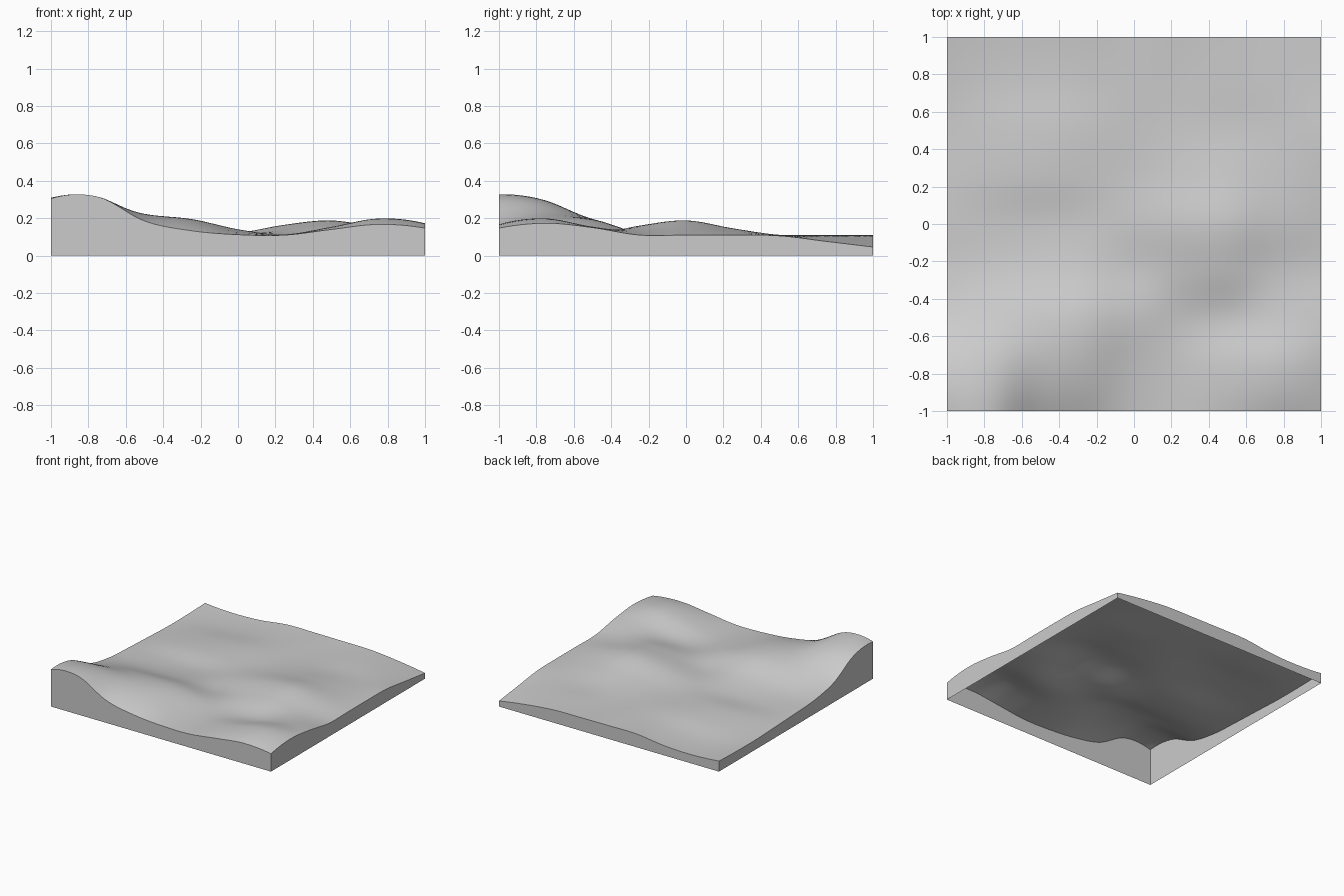
import bpy
import math

if "Cube" in bpy.data.objects:
    bpy.data.objects.remove(bpy.data.objects["Cube"])

N = 50  # cells along each side

# Ground heights in hundredths: rows run front to back, columns left to right
HEIGHTS = [
    [30.5, 31.5, 18.5, 13.3, 11.2, 11.0, 14.0, 16.7, 14.7],
    [28.5, 28.8, 22.3, 18.8, 13.0, 11.3, 15.2, 19.8, 17.3],
    [16.5, 19.3, 19.5, 18.8, 14.0, 10.8, 11.4, 15.0, 15.0],
    [11.5, 11.5, 11.6, 12.0, 10.9, 14.0, 16.0, 13.5, 11.0],
    [10.0, 9.2, 8.6, 9.5, 12.0, 16.5, 18.8, 15.0, 11.0],
    [9.0, 10.0, 10.5, 10.5, 11.0, 13.2, 14.6, 13.0, 11.0],
    [8.0, 9.0, 10.0, 11.0, 11.0, 11.0, 11.1, 11.0, 10.6],
    [8.0, 7.0, 7.6, 10.0, 11.0, 10.4, 10.9, 10.0, 7.6],
    [8.7, 7.2, 8.0, 10.9, 11.0, 10.8, 10.5, 8.2, 4.6],
]


def spline(values, t):
    """Smooth curve through evenly spaced values, t from 0 to 1."""
    p = [3 * values[0] - 3 * values[1] + values[2], *values,
         3 * values[-1] - 3 * values[-2] + values[-3]]
    s = t * (len(values) - 1)
    i = min(int(s), len(values) - 2)
    f = s - i
    a, b, c, d = p[i:i + 4]
    return b + 0.5 * f * (c - a + f * (2 * a - 5 * b + 4 * c - d + f * (3 * (b - c) + d - a)))


def height(u, v):
    return spline([spline(row, u) for row in HEIGHTS], v) / 100


def make(name, verts, faces, smooth):
    mesh = bpy.data.meshes.new(name)
    mesh.from_pydata(verts, [], faces)
    mesh.materials.append(grey)
    for poly in mesh.polygons:
        poly.use_smooth = smooth
    mesh.update()
    obj = bpy.data.objects.new(name, mesh)
    bpy.context.collection.objects.link(obj)
    return obj


grey = bpy.data.materials.new("plain grey")
grey.diffuse_color = (0.6, 0.6, 0.6, 1)
grey.use_nodes = True
grey.node_tree.nodes["Principled BSDF"].inputs["Base Color"].default_value = grey.diffuse_color

# Rolling ground surface
W = N + 1
ground = [(2 * i / N - 1, 2 * j / N - 1, height(i / N, j / N))
          for j in range(W) for i in range(W)]
quads = [(j * W + i, j * W + i + 1, (j + 1) * W + i + 1, (j + 1) * W + i)
         for j in range(N) for i in range(N)]
make("ground_surface", ground, quads, True)

# Side walls down to z = 0, open underneath
rim = ([i for i in range(N)] + [j * W + N for j in range(N)]
       + [N * W + i for i in range(N, 0, -1)] + [j * W for j in range(N, 0, -1)])
top = [ground[k] for k in rim]
bottom = [(x, y, 0) for x, y, z in top]
n = len(rim)
walls = [(n + k, n + (k + 1) % n, (k + 1) % n, k) for k in range(n)]
make("side_walls", top + bottom, walls, False)
